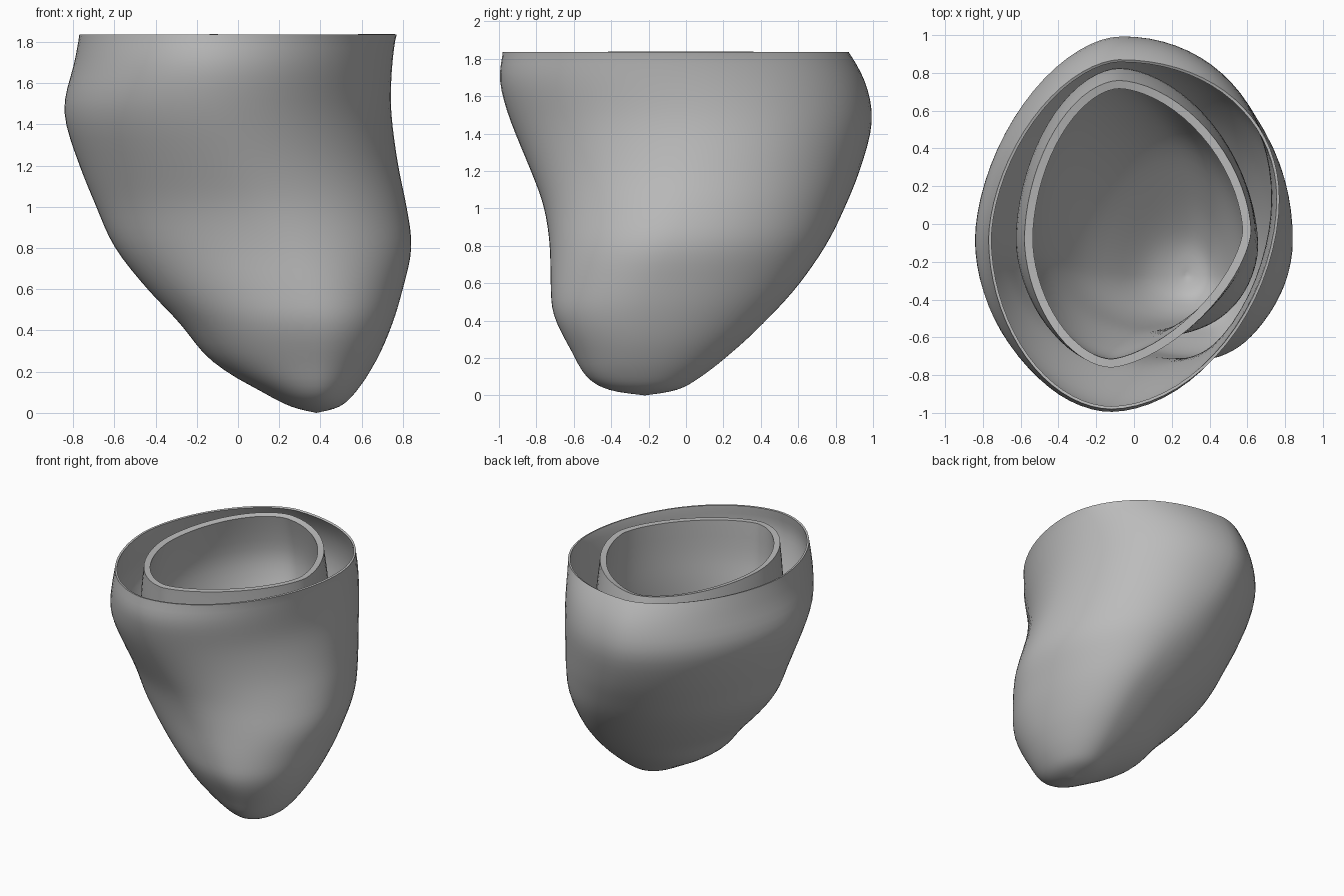
import bpy, bmesh, math

cube = bpy.data.objects.get("Cube")
if cube:
    bpy.data.objects.remove(cube)

grey = bpy.data.materials.new("tissue_grey")
grey.use_nodes = True
COLOUR = (0.5, 0.5, 0.5, 1)
grey.diffuse_color = COLOUR
grey.node_tree.nodes["Principled BSDF"].inputs["Base Color"].default_value = COLOUR

SEGMENTS = 72
STEPS = 4


def spline(a, b, c, d, t):
    """Catmull-Rom blend between b and c."""
    return b + 0.5 * t * (c - a + t * (2*a - 5*b + 4*c - d + t * (3*(b - c) + d - a)))


def mix(a, b, t):
    return a + (b - a) * t


def section(row, tip, rim_y, powers):
    """Lopsided oval: four quadrants whose extremes drift from the tip to the rim."""
    z, low_x, high_x, front, back = row
    t = min(max((z - 0.3) / 1.25, 0), 1)
    t = t * t * (3 - 2 * t)
    front_x, back_x = mix(tip[0], -0.12, t), mix(tip[0], -0.08, t)
    low_y, high_y = mix(tip[1], -0.08, t), mix(tip[1], rim_y, t)
    ring = []
    for i in range(SEGMENTS):
        a = math.tau * i / SEGMENTS
        c, s = math.cos(a), math.sin(a)
        # Powers above one flatten a quadrant, below one fill it out
        k = mix(1, powers[4 * i // SEGMENTS], t)
        px = back_x if s >= 0 else front_x
        py = high_y if c >= 0 else low_y
        x = px + ((high_x if c > 0 else low_x) - px) * abs(c) ** k
        y = py + ((back if s > 0 else front) - py) * abs(s) ** k
        ring.append((x, y, z))
    return ring


def loft(name, tip, rows, thickness, rim_y, powers):
    """Smooth open vessel from a tip through rows of (z, low x, high x, front, back)."""
    x, y, z = tip
    rows = [(z, x, x, y, y)] + rows
    bm = bmesh.new()
    point = bm.verts.new(tip)
    rings = []
    last = len(rows) - 1
    for i in range(last):
        four = [rows[min(max(i + o, 0), last)] for o in (-1, 0, 1, 2)]
        for j in range(1, STEPS + 1):
            row = [spline(*v, j / STEPS) for v in zip(*four)]
            rings.append([bm.verts.new(p) for p in section(row, tip, rim_y, powers)])
    for i in range(SEGMENTS):
        n = (i + 1) % SEGMENTS
        bm.faces.new((point, rings[0][n], rings[0][i]))
        for low, high in zip(rings, rings[1:]):
            bm.faces.new((low[i], low[n], high[n], high[i]))
    # Relax the ridges where quadrants meet
    inner = [v for v in bm.verts if not v.is_boundary and v.co.z > z + 0.2]
    for _ in range(4):
        bmesh.ops.smooth_vert(bm, verts=inner, factor=0.4,
                              use_axis_x=True, use_axis_y=True)
    mesh = bpy.data.meshes.new(name)
    bm.to_mesh(mesh)
    bm.free()
    mesh.materials.append(grey)
    obj = bpy.data.objects.new(name, mesh)
    bpy.context.collection.objects.link(obj)
    wall = obj.modifiers.new("wall", "SOLIDIFY")
    wall.thickness = thickness
    wall.offset = -1
    bpy.ops.object.select_all(action="DESELECT")
    obj.select_set(True)
    bpy.context.view_layer.objects.active = obj
    bpy.ops.object.modifier_apply(modifier=wall.name)
    bpy.ops.object.shade_smooth_by_angle(angle=math.radians(40))


# Outer shell
loft("outer_shell", (0.38, -0.22, 0.0), [
    (0.03, 0.26, 0.49, -0.41, -0.05),
    (0.10, 0.12, 0.57, -0.53, 0.08),
    (0.25, -0.13, 0.67, -0.62, 0.27),
    (0.43, -0.28, 0.75, -0.71, 0.46),
    (0.60, -0.44, 0.80, -0.725, 0.61),
    (0.80, -0.60, 0.845, -0.73, 0.75),
    (1.00, -0.69, 0.82, -0.76, 0.85),
    (1.20, -0.77, 0.78, -0.83, 0.93),
    (1.46, -0.85, 0.745, -0.94, 1.00),
    (1.68, -0.80, 0.75, -1.00, 0.96),
    (1.835, -0.77, 0.77, -0.98, 0.87),
], 0.015, 0.13, (0.95, 1.17, 1.05, 1.08))

# Inner cup nested inside the shell
loft("inner_cup", (0.28, -0.27, 0.2), [
    (0.23, 0.16, 0.40, -0.39, -0.11),
    (0.31, 0.02, 0.48, -0.47, 0.04),
    (0.47, -0.14, 0.56, -0.55, 0.25),
    (0.70, -0.34, 0.63, -0.59, 0.50),
    (1.00, -0.51, 0.66, -0.62, 0.68),
    (1.30, -0.60, 0.65, -0.69, 0.80),
    (1.55, -0.63, 0.64, -0.75, 0.83),
    (1.835, -0.58, 0.62, -0.76, 0.76),
], 0.045, -0.04, (1.15, 1.1, 1.1, 1.3))
